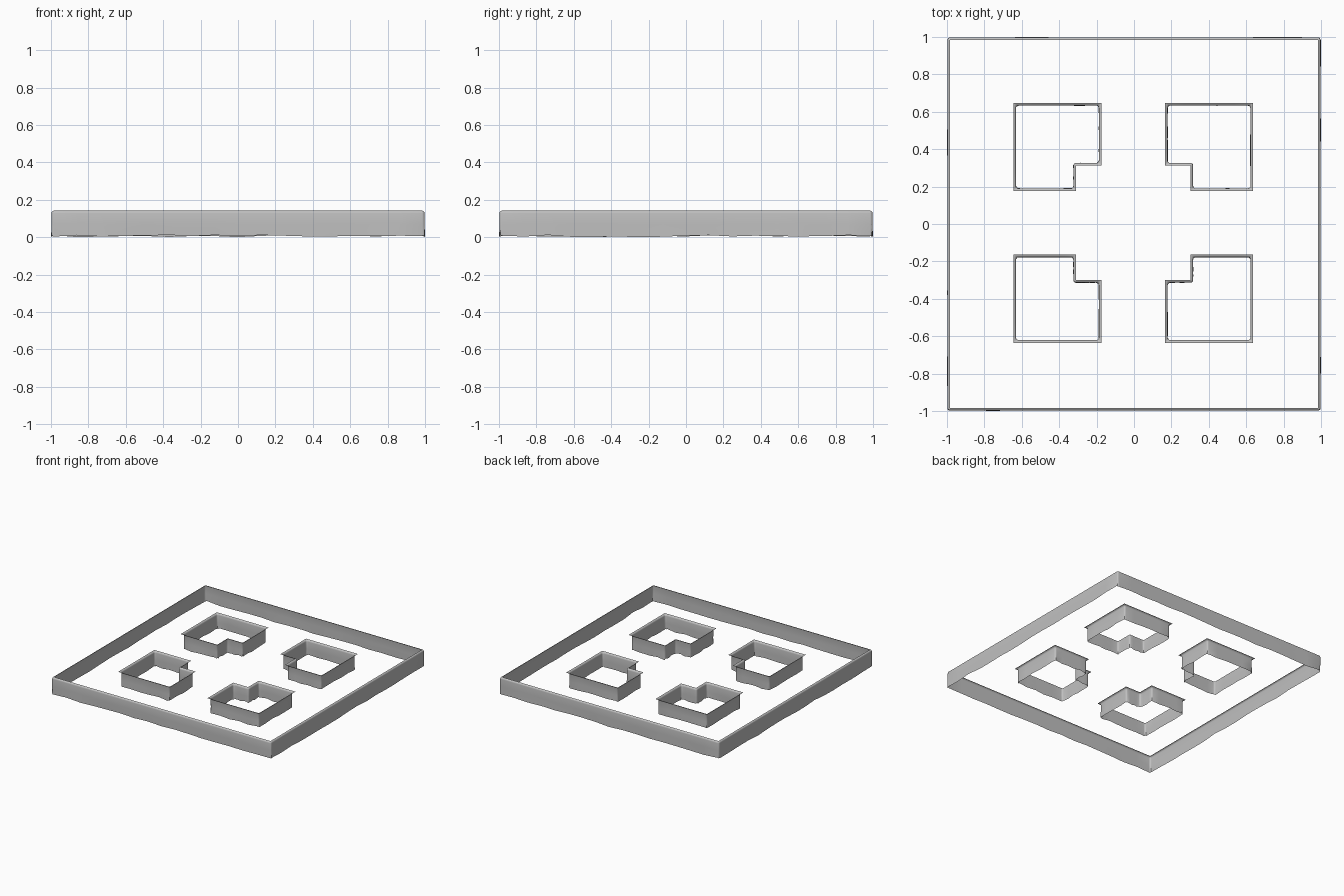
import bpy, bmesh, math, random
from mathutils import Vector

if "Cube" in bpy.data.objects:
    bpy.data.objects.remove(bpy.data.objects["Cube"])

random.seed(4)
grey = bpy.data.materials.new("concrete grey")
grey.diffuse_color = (0.53, 0.53, 0.53, 1)
grey.use_nodes = True
grey.node_tree.nodes["Principled BSDF"].inputs["Base Color"].default_value = grey.diffuse_color

TOP = 0.142


def loop_points(outline, shift, radius, cuts):
    """Offset a right-angled counter-clockwise outline inwards and round its corners."""
    n = len(outline)
    corners = []
    for i in range(n):
        p = Vector(outline[i])
        d_in = (p - Vector(outline[i - 1])).normalized()
        d_out = (Vector(outline[(i + 1) % n]) - p).normalized()
        p = p + shift * (Vector((-d_in.y, d_in.x)) + Vector((-d_out.y, d_out.x)))
        c = p - radius * d_in + radius * d_out
        corners.append([c - radius * d_out * math.cos(a) + radius * d_in * math.sin(a)
                        for a in (k * math.pi / 8 for k in range(5))])
    pts = []
    for i in range(n):
        pts += corners[i]
        a, b = corners[i][-1], corners[(i + 1) % n][0]
        pts += [a.lerp(b, k / cuts) for k in range(1, cuts)]
    return pts


def make_skirt(name, outline, radius, inward, bottom, wobble, cuts):
    """Open wall with a rounded lip at the top and a slightly uneven lower rim."""
    side = 1 if inward else -1
    levels = []
    for k in range(5):
        a = k * math.pi / 8
        levels.append((radius * math.sin(a), TOP - radius * (1 - math.cos(a)), 0))
    levels += [(radius, 0.07, 0.3), (radius, bottom, 1)]
    bm = bmesh.new()
    rings = []
    for off, z, rough in levels:
        ring = []
        for p in loop_points(outline, side * off, off, cuts):
            j = [random.uniform(-1, 1) * wobble * rough for _ in range(3)]
            ring.append(bm.verts.new((p.x + j[0] * 0.4, p.y + j[1] * 0.4, z + j[2])))
        rings.append(ring)
    m = len(rings[0])
    for up, low in zip(rings, rings[1:]):
        for i in range(m):
            q = [up[i], low[i], low[(i + 1) % m], up[(i + 1) % m]]
            bm.faces.new(q[::-1] if inward else q)
    bmesh.ops.remove_doubles(bm, verts=bm.verts, dist=0.00005)
    me = bpy.data.meshes.new(name)
    bm.to_mesh(me)
    bm.free()
    me.materials.append(grey)
    ob = bpy.data.objects.new(name, me)
    bpy.context.collection.objects.link(ob)
    bpy.ops.object.select_all(action='DESELECT')
    ob.select_set(True)
    bpy.context.view_layer.objects.active = ob
    bpy.ops.object.shade_smooth_by_angle(angle=math.radians(40))


# Outer edge of the slab
h = 0.984
make_skirt("outer_border", [(-h, -h), (h, -h), (h, h), (-h, h)], 0.013, False, 0.006, 0.006, 16)

# Four openings, each with a notch towards the centre
near, notch, far = 0.17, 0.306, 0.641
base = [(notch, near), (far, near), (far, far), (near, far), (near, notch), (notch, notch)]
for sy, row in ((-1, "front"), (1, "back")):
    for sx, col in ((-1, "left"), (1, "right")):
        pts = [(sx * x - 0.004, sy * y + 0.006) for x, y in base]
        if sx * sy < 0:
            pts.reverse()
        make_skirt(f"{row}_{col}_opening", pts, 0.014, True, 0.02, 0.005, 5)
